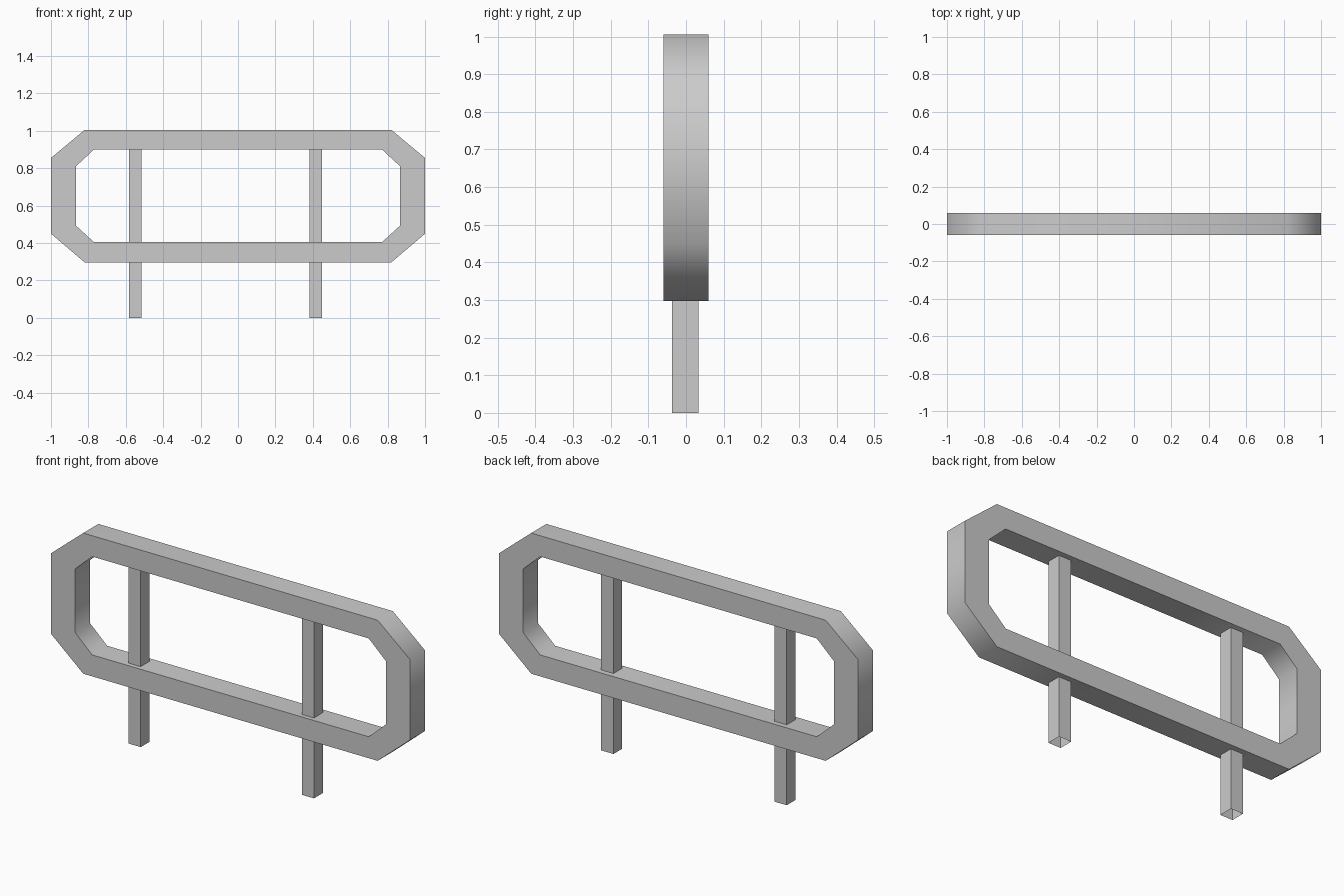
import bpy
import bmesh
import math

cube = bpy.data.objects.get("Cube")
if cube:
    bpy.data.objects.remove(cube, do_unlink=True)

GREY = (0.6, 0.6, 0.6, 1)
metal = bpy.data.materials.new("grey metal")
metal.use_nodes = True
metal.diffuse_color = GREY
metal.node_tree.nodes["Principled BSDF"].inputs["Base Color"].default_value = GREY


def finish(bm, name):
    bmesh.ops.recalc_face_normals(bm, faces=bm.faces)
    mesh = bpy.data.meshes.new(name)
    bm.to_mesh(mesh)
    bm.free()
    mesh.materials.append(metal)
    obj = bpy.data.objects.new(name, mesh)
    bpy.context.collection.objects.link(obj)
    return obj


def octagon(half_w, flat_w, top, high, low, bottom):
    """Elongated octagon in the xz plane, mirrored across x = 0."""
    right = [(flat_w, top), (half_w, high), (half_w, low), (flat_w, bottom)]
    return right + [(-x, z) for x, z in reversed(right)]


# Octagonal ring frame: four loops bridged into a closed tube
outer = octagon(1.0, 0.82, 1.005, 0.855, 0.45, 0.297)
inner = octagon(0.865, 0.77, 0.9, 0.812, 0.492, 0.405)
FRONT, BACK = -0.06, 0.06
bm = bmesh.new()
loops = [[bm.verts.new((x, y, z)) for x, z in ring]
         for ring, y in ((outer, FRONT), (outer, BACK), (inner, BACK), (inner, FRONT))]
for a, b in zip(loops, loops[1:] + loops[:1]):
    for i in range(len(a)):
        j = (i + 1) % len(a)
        bm.faces.new((a[i], a[j], b[j], b[i]))
frame = finish(bm, "ring_frame")

# Smooth around the bends, crisp along the rims
bpy.ops.object.select_all(action="DESELECT")
frame.select_set(True)
bpy.context.view_layer.objects.active = frame
bpy.ops.object.shade_smooth_by_angle(angle=math.radians(60))

# Hollow square posts, open at both ends, running up into the top rail
HEIGHT = 0.93
for name, x in (("right_post", -0.55), ("left_post", 0.415)):
    bm = bmesh.new()
    bmesh.ops.create_cube(bm, size=1)
    bmesh.ops.delete(bm, geom=[f for f in bm.faces if abs(f.normal.z) > 0.5],
                     context="FACES_ONLY")
    bmesh.ops.scale(bm, vec=(0.068, 0.07, HEIGHT), verts=bm.verts)
    bmesh.ops.translate(bm, vec=(x, -0.002, HEIGHT / 2), verts=bm.verts)
    finish(bm, name)
